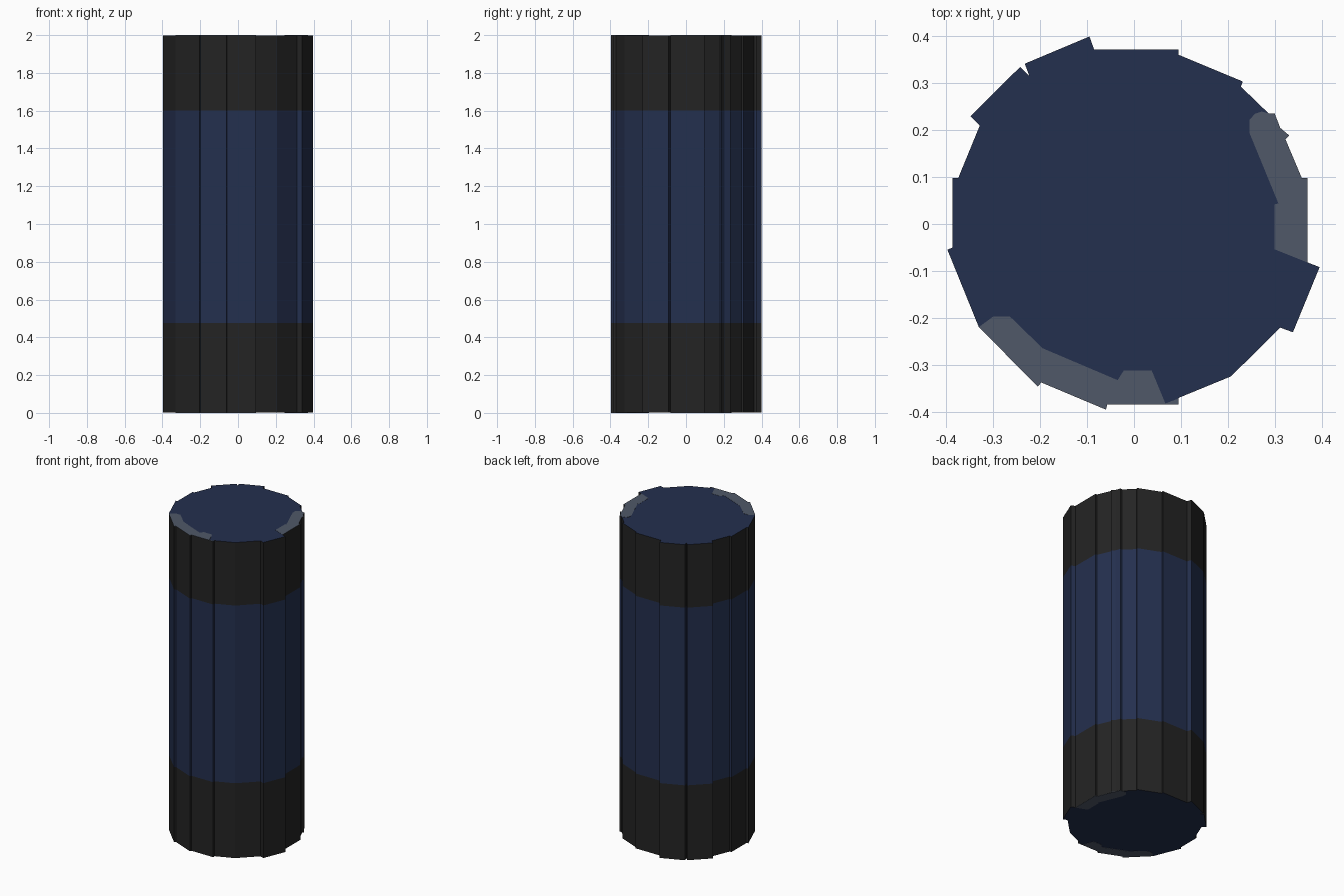
import bpy
import bmesh


def material(name, rgb):
    m = bpy.data.materials.new(name)
    m.diffuse_color = (*rgb, 1.0)
    return m


NAVY = material("navy blue", (0.0175, 0.029, 0.077))
BLACK = material("soft black", (0.0175, 0.0175, 0.0175))
GREY = material("slate grey", (0.080, 0.098, 0.138))

# Ragged stave outline seen from above, clockwise from the back
OUTLINE = [
    (-0.095, 0.40), (-0.085, 0.372), (0.095, 0.372), (0.095, 0.361),
    (0.232, 0.304), (0.228, 0.293), (0.287, 0.236), (0.300, 0.236),
    (0.312, 0.205), (0.331, 0.189), (0.323, 0.181), (0.358, 0.098),
    (0.370, 0.098), (0.370, -0.082), (0.396, -0.092), (0.339, -0.231),
    (0.312, -0.221), (0.207, -0.325), (0.095, -0.371), (0.095, -0.385),
    (-0.057, -0.385), (-0.060, -0.396), (-0.198, -0.338), (-0.205, -0.347),
    (-0.331, -0.220), (-0.398, -0.055), (-0.387, -0.050), (-0.387, 0.098),
    (-0.375, 0.098), (-0.329, 0.210), (-0.349, 0.230), (-0.243, 0.335),
    (-0.223, 0.315), (-0.233, 0.342),
]

# Exposed grey stave ends
RIGHT_END = [
    (0.246, 0.222), (0.258, 0.235), (0.272, 0.240), (0.287, 0.236),
    *OUTLINE[7:14],
    (0.300, -0.054), (0.300, 0.042), (0.308, 0.044), (0.246, 0.195),
]
FRONT_END = [
    (-0.265, -0.197), (-0.195, -0.265), (-0.035, -0.333), (-0.022, -0.313),
    (0.038, -0.313), (0.067, -0.383), (0.095, -0.372),
    *OUTLINE[19:25],
    (-0.300, -0.197),
]


def prism(name, outline, levels, mats, rule):
    """Extrude a clockwise outline through levels; rule(face) picks the colour."""
    bm = bmesh.new()
    rings = [[bm.verts.new((x, y, z)) for x, y in outline] for z in levels]
    n = len(outline)
    for low, high in zip(rings, rings[1:]):
        for i in range(n):
            j = (i + 1) % n
            bm.faces.new((low[j], low[i], high[i], high[j]))
    bm.faces.new(rings[0])
    bm.faces.new(rings[-1][::-1])
    bm.normal_update()
    for f in bm.faces:
        f.material_index = rule(f)
    mesh = bpy.data.meshes.new(name)
    bm.to_mesh(mesh)
    bm.free()
    for m in mats:
        mesh.materials.append(m)
    ob = bpy.data.objects.new(name, mesh)
    bpy.context.collection.objects.link(ob)
    return ob


def band_colour(f):
    # Navy caps and middle band, black bands at both ends
    if abs(f.normal.z) > 0.5:
        return 0
    return 0 if 0.475 < f.calc_center_median().z < 1.6 else 1


# Main body
prism("stave_body", OUTLINE, (0.001, 0.475, 1.6, 1.999), (NAVY, BLACK), band_colour)

# Thin grey end plates, top and bottom
for side, shape in (("right", RIGHT_END), ("front", FRONT_END)):
    for end, zs in (("bottom", (0.0, 0.0015)), ("top", (1.9985, 2.0))):
        prism(f"{side}_{end}_stave_end", shape, zs, (GREY,), lambda f: 0)
